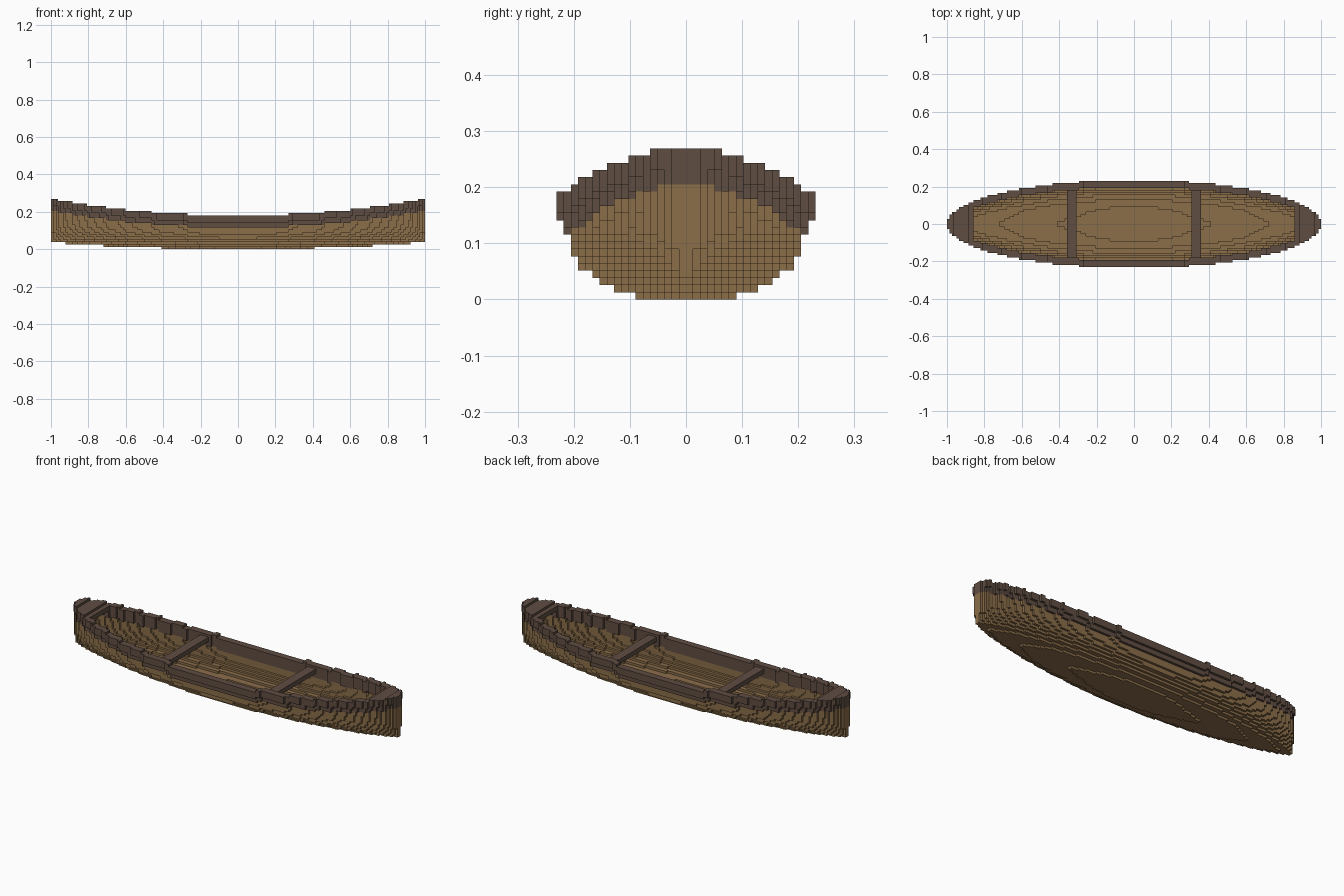
import bpy, bmesh, math

if "Cube" in bpy.data.objects:
    bpy.data.objects.remove(bpy.data.objects["Cube"], do_unlink=True)

NX, NY, NZ = 156, 36, 21          # block counts
V = 2.0 / NX                      # block size
# Hull cross-section: (height above keel, half width) in blocks
SECTION = [(0, 0), (0.5, 7.2), (1.5, 10), (2.5, 12), (3.5, 13.4),
           (4.5, 14.6), (5.5, 15.2), (6.5, 15.9), (8.5, 16.4), (30, 16.4)]
RAIL = 18.3                       # half width at the gunwale


def make_material(name, rgb):
    m = bpy.data.materials.new(name)
    m.use_nodes = True
    m.diffuse_color = (*rgb, 1)
    b = m.node_tree.nodes["Principled BSDF"]
    b.inputs["Base Color"].default_value = (*rgb, 1)
    b.inputs["Roughness"].default_value = 0.9
    return m


TAN = make_material("tan wood", (0.258, 0.155, 0.068))
DARK = make_material("dark wood", (0.116, 0.075, 0.055))


def section(u):
    for (a, wa), (b, wb) in zip(SECTION, SECTION[1:]):
        if a <= u <= b:
            return wa + (wb - wa) * (u - a) / (b - a)
    return 0.0


def station(i):
    """Length position, plan taper, sheer height and keel height of a slice."""
    x = abs(i + 0.5 - NX / 2) / (NX / 2)
    return x, math.sqrt(1 - x * x), round(14 + 7 * x * x), 2.8 * x * x


def half_width(i, k):
    x, taper, top, keel = station(i)
    if k >= top:
        return 0.0
    if k >= top - 3:
        return RAIL * taper
    if k >= top - 5:
        return (RAIL - 1) * taper
    u = (k + 0.5 - keel) * 14 / (top - keel)
    return section(u) * taper


def offset(j):
    return abs(j + 0.5 - NY / 2)


# Solid boat shape
solid = {(i, j, k) for i in range(NX) for k in range(NZ)
         for w in [half_width(i, k)] for j in range(NY) if offset(j) < w}

# Hollow it and sort the remaining blocks into parts
parts = {"hull": set(), "gunwale": set(), "end_decks": set(), "thwarts": set()}
for i, j, k in solid:
    x, taper, top, keel = station(i)
    band = k >= top - 5
    if band:
        hollow = offset(j) < RAIL * taper - 3
    else:
        hollow = all(c in solid for c in ((i, j, k - 1), (i, j - 1, k), (i, j + 1, k),
                                          (i - 1, j, k), (i + 1, j, k)))
    if not hollow:
        parts["gunwale" if band else "hull"].add((i, j, k))
    elif x > 0.86 and k >= top - 2:
        parts["end_decks"].add((i, j, k))
    elif 0.307 < x < 0.36 and k in (12, 13):
        parts["thwarts"].add((i, j, k))

filled = set().union(*parts.values())

# Face direction and the four corners of each block side
SIDES = [((1, 0, 0), ((1, 0, 0), (1, 1, 0), (1, 1, 1), (1, 0, 1))),
         ((-1, 0, 0), ((0, 0, 0), (0, 0, 1), (0, 1, 1), (0, 1, 0))),
         ((0, 1, 0), ((0, 1, 0), (0, 1, 1), (1, 1, 1), (1, 1, 0))),
         ((0, -1, 0), ((0, 0, 0), (1, 0, 0), (1, 0, 1), (0, 0, 1))),
         ((0, 0, 1), ((0, 0, 1), (1, 0, 1), (1, 1, 1), (0, 1, 1))),
         ((0, 0, -1), ((0, 0, 0), (0, 1, 0), (1, 1, 0), (1, 0, 0)))]


def build(name, cells, mat):
    """Make a mesh from the exposed sides of the blocks."""
    bm = bmesh.new()
    verts = {}

    def vert(p):
        if p not in verts:
            verts[p] = bm.verts.new(((p[0] - NX / 2) * V, (p[1] - NY / 2) * V, p[2] * V))
        return verts[p]

    for c in sorted(cells):
        for d, corners in SIDES:
            if tuple(a + b for a, b in zip(c, d)) not in filled:
                bm.faces.new([vert(tuple(a + b for a, b in zip(c, q))) for q in corners])
    mesh = bpy.data.meshes.new(name)
    bm.to_mesh(mesh)
    bm.free()
    mesh.materials.append(mat)
    bpy.context.collection.objects.link(bpy.data.objects.new(name, mesh))


for part, cells in parts.items():
    build(part, cells, TAN if part == "hull" else DARK)
